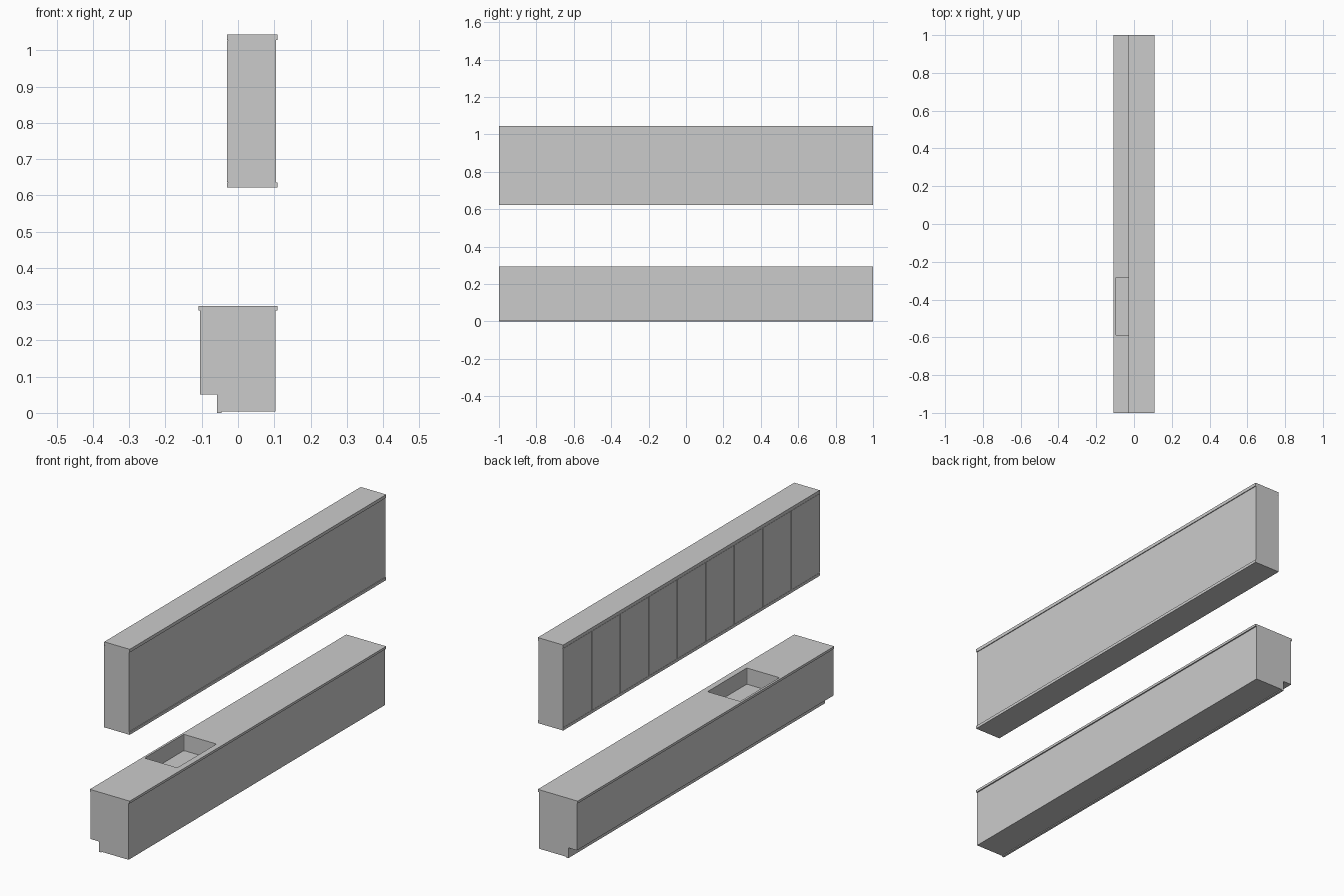
import bpy, bmesh

if "Cube" in bpy.data.objects:
    bpy.data.objects.remove(bpy.data.objects["Cube"])

UNITS = 9
W = 2.0 / UNITS
DOOR = 0.003      # door thickness
GAP = 0.0008      # half of the gap between doors


def prism(name, profile, y0, y1):
    """Extrude an (x, z) profile along y."""
    bm = bmesh.new()
    face = bm.faces.new([bm.verts.new((x, y0, z)) for x, z in profile])
    ext = bmesh.ops.extrude_face_region(bm, geom=[face])
    verts = [v for v in ext["geom"] if isinstance(v, bmesh.types.BMVert)]
    bmesh.ops.translate(bm, verts=verts, vec=(0, y1 - y0, 0))
    bmesh.ops.recalc_face_normals(bm, faces=bm.faces)
    me = bpy.data.meshes.new(name)
    bm.to_mesh(me)
    bm.free()
    ob = bpy.data.objects.new(name, me)
    bpy.context.collection.objects.link(ob)
    return ob


def box(name, x0, x1, y0, y1, z0, z1):
    return prism(name, [(x0, z0), (x1, z0), (x1, z1), (x0, z1)], y0, y1)


def round_corners(ob, radius):
    """Bevel the upright edges of a box."""
    bm = bmesh.new()
    bm.from_mesh(ob.data)
    edges = [e for e in bm.edges
             if abs(e.verts[0].co.z - e.verts[1].co.z) > 0.01]
    bmesh.ops.bevel(bm, geom=edges, offset=radius, segments=2,
                    profile=0.5, affect='EDGES')
    bm.to_mesh(ob.data)
    bm.free()


def cut(ob, cutter):
    mod = ob.modifiers.new("sink_hole", 'BOOLEAN')
    mod.operation = 'DIFFERENCE'
    mod.solver = 'EXACT'
    mod.object = cutter


# Sink cutters: one for the worktop, a looser one for the cabinets
SX0, SX1, SY0, SY1, SZ = -0.098, 0.08, -0.588, -0.282, 0.215
top_cutter = box("worktop_cutter", SX0, SX1, SY0, SY1, 0.25, 0.35)
round_corners(top_cutter, 0.006)
body_cutter = box("cabinet_cutter", SX0 - 0.003, SX1 + 0.003,
                  SY0 - 0.003, SY1 + 0.003, SZ - 0.003, 0.35)
for c in (top_cutter, body_cutter):
    c.hide_render = True
    c.hide_viewport = True
    c.display_type = 'WIRE'

# Base cabinet with toe-kick notch, wall cabinet, and their doors
base_profile = [(-0.105 + DOOR, 0.283), (-0.105 + DOOR, 0.051),
                (-0.046, 0.051), (-0.046, 0.004),
                (0.103, 0.004), (0.103, 0.283)]
for i in range(UNITS):
    y0 = -1 + i * W
    y1 = y0 + W
    d0 = y0 + (GAP if i else 0)
    d1 = y1 - (GAP if i < UNITS - 1 else 0)
    n = i + 1
    base = prism(f"base_cabinet_{n}", base_profile, y0, y1)
    if y1 > SY0 - 0.003 and y0 < SY1 + 0.003:
        cut(base, body_cutter)
    box(f"base_door_{n}", -0.105, -0.105 + DOOR, d0, d1, 0.051, 0.282)
    box(f"wall_cabinet_{n}", -0.03 + DOOR, 0.105, y0, y1, 0.636, 1.028)
    box(f"wall_door_{n}", -0.03, -0.03 + DOOR, d0, d1, 0.637, 1.027)

# Kick board
box("kick_board", -0.058, -0.046, -1, 1, 0.0, 0.051)

# Worktop with sink opening
worktop = box("worktop", -0.109, 0.109, -1, 1, 0.283, 0.295)
cut(worktop, top_cutter)

# Sink basin: open-topped shell
basin = box("sink_basin", SX0, SX1, SY0, SY1, SZ, 0.285)
round_corners(basin, 0.006)
bm = bmesh.new()
bm.from_mesh(basin.data)
lid = [f for f in bm.faces if f.normal.z > 0.9]
bmesh.ops.delete(bm, geom=lid, context='FACES')
bm.to_mesh(basin.data)
bm.free()
shell = basin.modifiers.new("shell", 'SOLIDIFY')
shell.thickness = 0.002
shell.offset = 1

# Wall cabinet top and bottom boards
box("wall_top_board", -0.03, 0.109, -1, 1, 1.028, 1.044)
box("wall_bottom_board", -0.03, 0.109, -1, 1, 0.622, 0.636)
